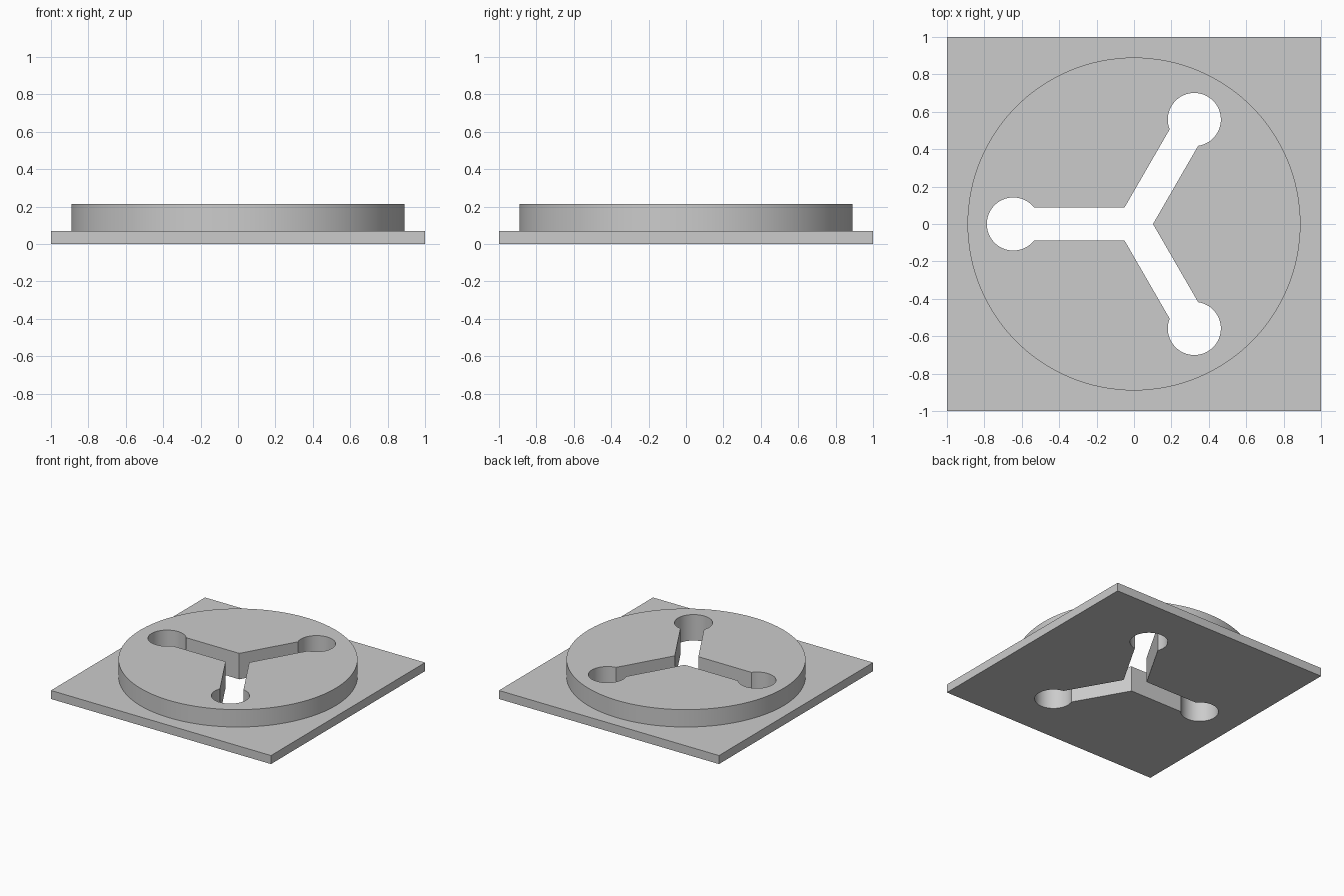
import bpy, bmesh, math
from mathutils import Matrix, Vector

cube = bpy.data.objects.get("Cube")
if cube:
    bpy.data.objects.remove(cube, do_unlink=True)

PLATE_TOP, DISC_TOP = 0.07, 0.213
DISC_RADIUS = 0.89
ARM, HOLE, HALF = 0.645, 0.142, 0.088   # hole distance, hole radius, slot half width

grey = bpy.data.materials.new("plain grey")
grey.use_nodes = True
colour = (0.6, 0.6, 0.6, 1)
grey.diffuse_color = colour
grey.node_tree.nodes["Principled BSDF"].inputs["Base Color"].default_value = colour


def prism(name, outline, low, high):
    """Extrude a flat outline between two heights."""
    bm = bmesh.new()
    face = bm.faces.new([bm.verts.new((p[0], p[1], low)) for p in outline])
    top = bmesh.ops.extrude_face_region(bm, geom=[face])["geom"]
    verts = [v for v in top if isinstance(v, bmesh.types.BMVert)]
    bmesh.ops.translate(bm, verts=verts, vec=(0, 0, high - low))
    bmesh.ops.recalc_face_normals(bm, faces=bm.faces)
    mesh = bpy.data.meshes.new(name)
    bm.to_mesh(mesh)
    bm.free()
    mesh.materials.append(grey)
    obj = bpy.data.objects.new(name, mesh)
    bpy.context.collection.objects.link(obj)
    return obj


def combine(target, tool, operation):
    """Apply an exact boolean and drop the tool."""
    mod = target.modifiers.new(operation, "BOOLEAN")
    mod.operation, mod.object, mod.solver = operation, tool, "EXACT"
    bpy.context.view_layer.objects.active = target
    bpy.ops.object.modifier_apply(modifier=mod.name)
    bpy.data.objects.remove(tool, do_unlink=True)


# Square plate with a raised round disc
base = prism("slotted_base", [(-1, -1), (1, -1), (1, 1), (-1, 1)], 0, PLATE_TOP)
steps = 128
circle = [(DISC_RADIUS * math.cos(math.tau * i / steps),
           DISC_RADIUS * math.sin(math.tau * i / steps)) for i in range(steps)]
disc = prism("raised_disc", circle, PLATE_TOP / 2, DISC_TOP)
combine(base, disc, "UNION")

# Three-armed slot outline: each arm ends in a round hole
start = math.pi - math.asin(HALF / HOLE)
arc_steps = 48
arm = []
for i in range(arc_steps + 1):
    a = -start + 2 * start * i / arc_steps
    arm.append(Vector((ARM + HOLE * math.cos(a), HOLE * math.sin(a))))
arm.append(Vector((HALF / math.tan(math.pi / 3), HALF)))   # inner corner to the next arm
outline = []
for k in range(3):
    turn = Matrix.Rotation(math.pi / 3 + k * math.tau / 3, 2)
    outline += [turn @ p for p in arm]
cutter = prism("slot_cutter", outline, -0.1, DISC_TOP + 0.1)
cutter.hide_render = True
combine(base, cutter, "DIFFERENCE")

# Smooth round walls, crisp edges
bpy.ops.object.select_all(action="DESELECT")
base.select_set(True)
bpy.context.view_layer.objects.active = base
bpy.ops.object.shade_smooth_by_angle(angle=math.radians(25))
